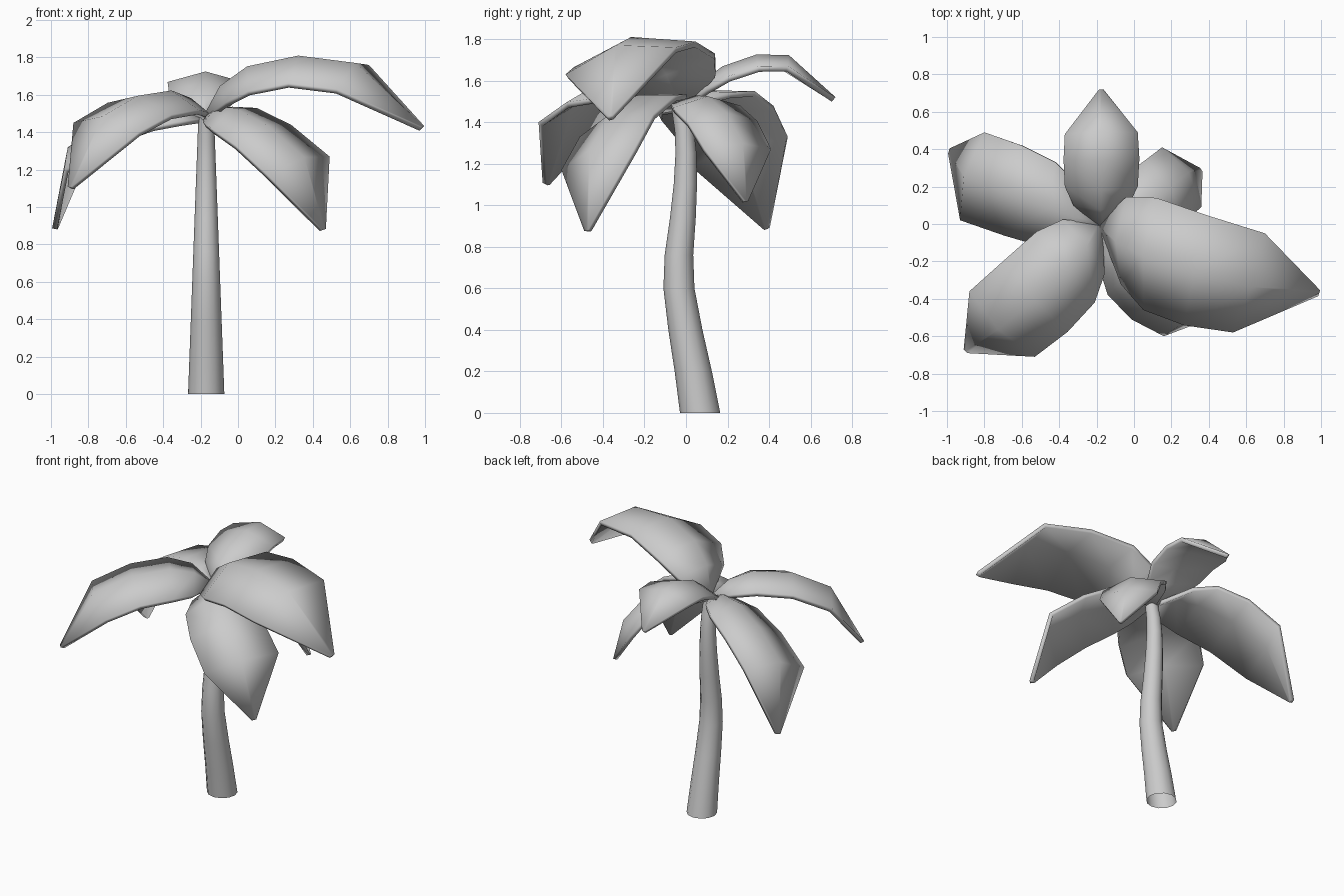
import bpy, bmesh, math
from mathutils import Vector

if "Cube" in bpy.data.objects:
    bpy.data.objects.remove(bpy.data.objects["Cube"])


def make_object(name, bm, angle):
    me = bpy.data.meshes.new(name)
    bm.to_mesh(me)
    bm.free()
    ob = bpy.data.objects.new(name, me)
    bpy.context.collection.objects.link(ob)
    bpy.ops.object.select_all(action='DESELECT')
    ob.select_set(True)
    bpy.context.view_layer.objects.active = ob
    bpy.ops.object.shade_smooth_by_angle(angle=math.radians(angle))
    return ob


# Trunk: open tapered tube bending in y
def make_trunk():
    path = [(0.0, 0.068), (0.2, 0.035), (0.4, -0.003), (0.6, -0.034), (0.76, -0.034),
            (0.94, -0.015), (1.1, -0.003), (1.25, 0.0), (1.36, -0.008), (1.48, -0.03)]
    sides = 12
    bm = bmesh.new()
    rings = []
    for z, y in path:
        r = 0.097 - 0.055 * z / 1.48
        rings.append([bm.verts.new((-0.17 + r * math.cos(math.tau * k / sides),
                                    y + r * math.sin(math.tau * k / sides), z))
                      for k in range(sides)])
    for a, b in zip(rings, rings[1:]):
        for k in range(sides):
            n = (k + 1) % sides
            bm.faces.new((a[k], a[n], b[n], b[k]))
    bm.faces.new(rings[-1])
    make_object("trunk", bm, 40)


# Frond: ridged strip through a shoulder row and a corner row, closing to a point
BASE = Vector((-0.18, -0.01, 1.48))


def make_frond(name, left1, right1, left2, right2, tip):
    l1, r1, l2, r2, tip = map(Vector, (left1, right1, left2, right2, tip))
    c1, c2 = (l1 + r1) / 2 - BASE, (l2 + r2) / 2 - BASE
    h1, h2 = (l1 - r1) / 2, (l2 - r2) / 2
    # quadratic spine through base (t=0), shoulder (t=0.4), corner (t=1)
    a = (c1 - 0.16 * c2) / 0.24
    b = c2 - a
    rows = []
    for t, w in ((0, 0.08), (0.2, 0.75), (0.4, 1), (0.7, 1.04), (1, 1)):
        c = BASE + a * t + b * t * t
        h = (h1 + (h2 - h1) * (t - 0.4) / 0.6) * w
        n = (a + 2 * b * t).cross(h).normalized()
        rows.append((c - h, c + n * h.length * 0.28, c + h))
    rows.append((tip - h2 * 0.06, tip, tip + h2 * 0.06))
    bm = bmesh.new()
    vs = [[bm.verts.new(p) for p in row] for row in rows]
    for p, q in zip(vs, vs[1:]):
        for k in (0, 1):
            bm.faces.new((p[k], q[k], q[k + 1], p[k + 1]))
    ob = make_object(name, bm, 40)
    mod = ob.modifiers.new("thickness", 'SOLIDIFY')
    mod.thickness = 0.028
    mod.offset = -1
    # thickness comes before the smoothing modifier
    ob.modifiers.move(len(ob.modifiers) - 1, 0)


make_trunk()
make_frond("frond_right", (0.12, 0.14, 1.73), (0.05, -0.46, 1.62),
           (0.70, -0.05, 1.76), (0.53, -0.58, 1.63), (0.99, -0.37, 1.43))
make_frond("frond_back", (-0.37, 0.20, 1.62), (0.02, 0.20, 1.62),
           (-0.37, 0.48, 1.67), (0.02, 0.49, 1.67), (-0.175, 0.72, 1.52))
make_frond("frond_front_left", (-0.21, -0.42, 1.52), (-0.52, -0.04, 1.59),
           (-0.53, -0.71, 1.40), (-0.88, -0.36, 1.45), (-0.90, -0.68, 1.11))
make_frond("frond_back_left", (-0.46, -0.13, 1.43), (-0.42, 0.33, 1.55),
           (-0.93, 0.02, 1.20), (-0.80, 0.49, 1.33), (-0.99, 0.39, 0.89))
make_frond("frond_front_right", (0.10, -0.05, 1.53), (-0.14, -0.38, 1.42),
           (0.49, -0.25, 1.27), (0.16, -0.60, 1.17), (0.46, -0.48, 0.88))
make_frond("frond_back_right", (-0.05, 0.26, 1.48), (0.13, -0.06, 1.47),
           (0.15, 0.41, 1.27), (0.36, 0.09, 1.27), (0.36, 0.29, 1.02))
